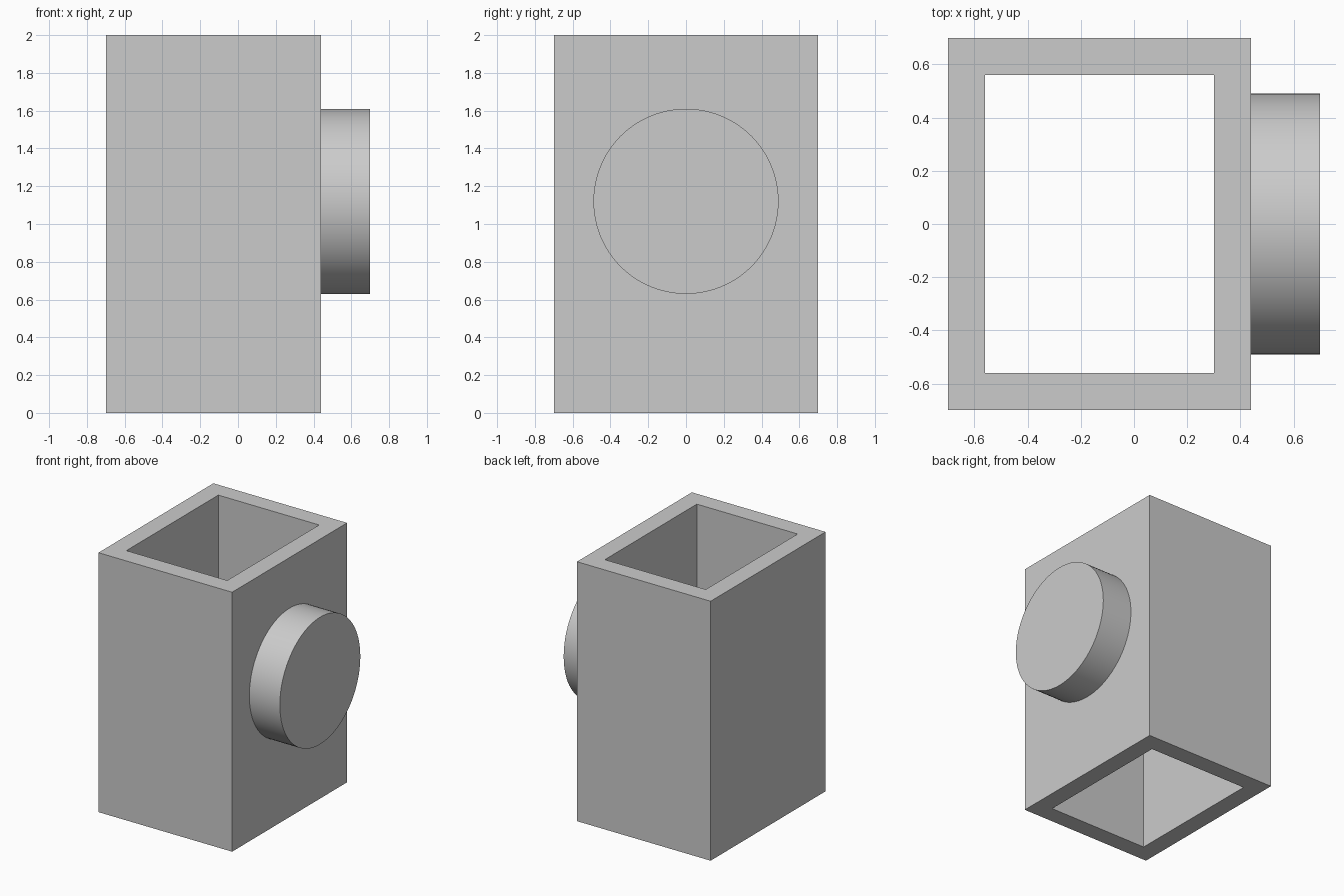
import bpy
import bmesh
import math

default = bpy.data.objects.get("Cube")
if default:
    bpy.data.objects.remove(default, do_unlink=True)

HEIGHT = 2.0
WALL = 0.14
LEFT, RIGHT, HALF_DEPTH = -0.70, 0.44, 0.70
BOSS_END, BOSS_RADIUS, BOSS_Z = 0.70, 0.49, 1.12

# Single flat colour
grey = bpy.data.materials.new("light_grey")
grey.use_nodes = True
colour = (0.6, 0.6, 0.6, 1.0)
grey.diffuse_color = colour
grey.node_tree.nodes["Principled BSDF"].inputs["Base Color"].default_value = colour


def add_object(name, bm):
    bmesh.ops.recalc_face_normals(bm, faces=bm.faces)
    mesh = bpy.data.meshes.new(name)
    bm.to_mesh(mesh)
    bm.free()
    mesh.materials.append(grey)
    obj = bpy.data.objects.new(name, mesh)
    bpy.context.collection.objects.link(obj)
    return obj


def rectangle(bm, inset):
    x0, x1, y = LEFT + inset, RIGHT - inset, HALF_DEPTH - inset
    return [bm.verts.new((px, py, 0)) for px, py in ((x0, -y), (x1, -y), (x1, y), (x0, y))]


# Square tube, open at both ends: a rectangular frame extruded upwards
bm = bmesh.new()
outer, inner = rectangle(bm, 0), rectangle(bm, WALL)
for i in range(4):
    j = (i + 1) % 4
    bm.faces.new((outer[i], outer[j], inner[j], inner[i]))
frame = bm.faces[:]
extruded = bmesh.ops.extrude_face_region(bm, geom=frame, use_keep_orig=True)["geom"]
top = [v for v in extruded if isinstance(v, bmesh.types.BMVert)]
bmesh.ops.translate(bm, verts=top, vec=(0, 0, HEIGHT))
add_object("square_tube", bm)

# Round boss on the left wall, ending flush inside the wall
bm = bmesh.new()
start = RIGHT - WALL / 2
bmesh.ops.create_cone(bm, cap_ends=True, segments=96, radius1=BOSS_RADIUS,
                      radius2=BOSS_RADIUS, depth=BOSS_END - start)
boss = add_object("round_boss", bm)
boss.location = ((start + BOSS_END) / 2, 0, BOSS_Z)
boss.rotation_euler = (0, math.pi / 2, 0)

bpy.ops.object.select_all(action="DESELECT")
boss.select_set(True)
bpy.context.view_layer.objects.active = boss
bpy.ops.object.shade_smooth_by_angle(angle=math.radians(30))
